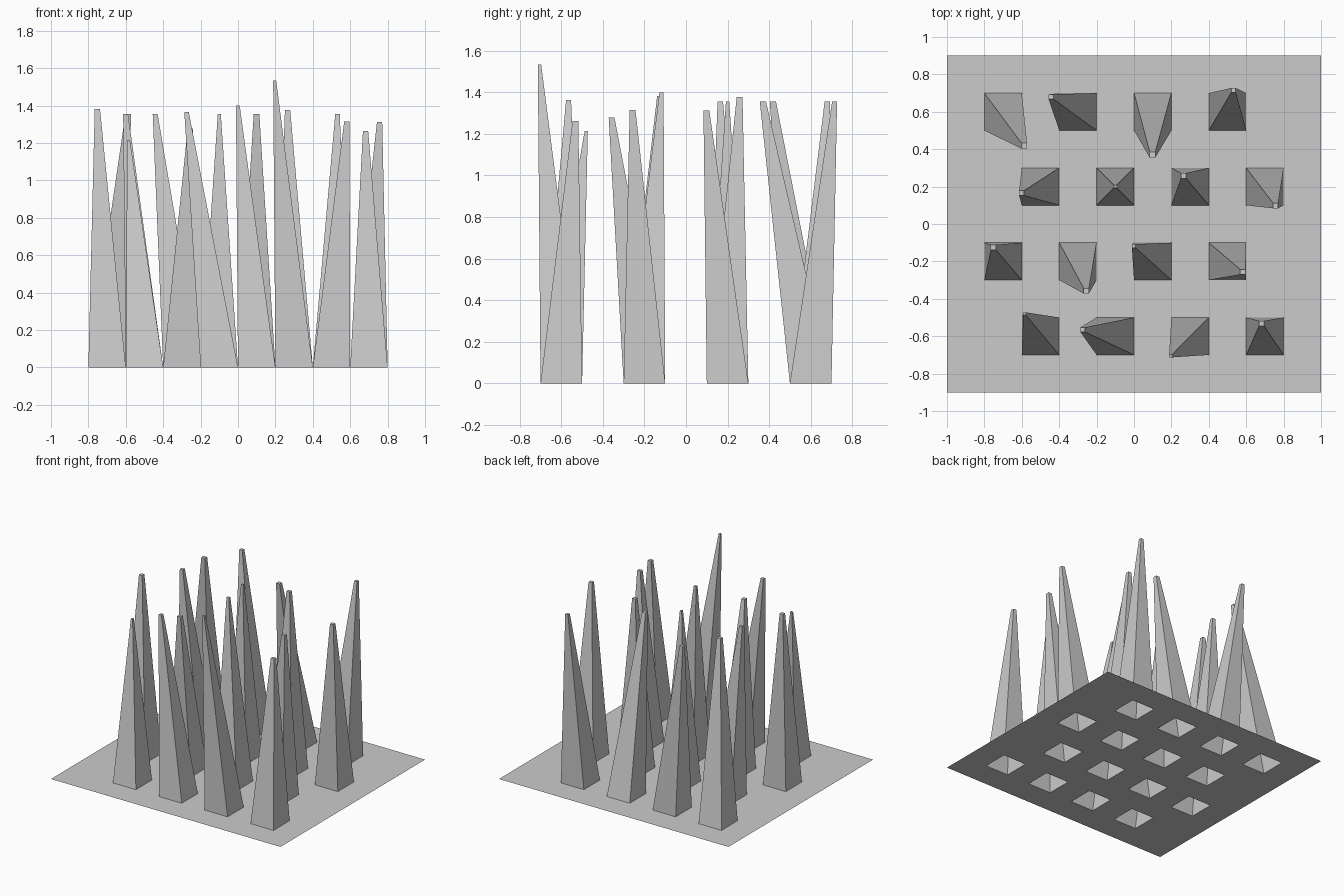
import bpy, bmesh
from mathutils import Vector

CELL = 0.2
# Spikes: base centre x, y, then tip centre x, y, z and tip width
SPIKES = [
    (-0.7, 0.6, -0.587, 0.418, 1.355, 0.03), (-0.3, 0.6, -0.443, 0.68, 1.355, 0.026),
    (0.1, 0.6, 0.099, 0.37, 1.355, 0.03), (0.5, 0.6, 0.532, 0.715, 1.355, 0.024),
    (-0.5, 0.2, -0.601, 0.165, 1.355, 0.026), (-0.1, 0.2, -0.1, 0.2, 1.355, 0.016),
    (0.3, 0.2, 0.265, 0.258, 1.377, 0.028), (0.7, 0.2, 0.757, 0.098, 1.313, 0.028),
    (-0.7, -0.2, -0.752, -0.125, 1.382, 0.028), (-0.3, -0.2, -0.255, -0.358, 1.278, 0.028),
    (0.1, -0.2, -0.001, -0.118, 1.4, 0.02), (0.5, -0.2, 0.582, -0.257, 1.315, 0.028),
    (-0.5, -0.6, -0.585, -0.48, 1.215, 0.015), (-0.1, -0.6, -0.275, -0.565, 1.364, 0.024),
    (0.3, -0.6, 0.196, -0.705, 1.535, 0.016), (0.7, -0.6, 0.682, -0.532, 1.263, 0.028),
]

bm = bmesh.new()

# Flat sheet of 10 x 9 square cells
xs = [-1.0 + CELL * i for i in range(11)]
ys = [-0.9 + CELL * j for j in range(10)]
grid = [[bm.verts.new((x, y, 0)) for x in xs] for y in ys]
cells = {}
for j in range(9):
    for i in range(10):
        f = bm.faces.new((grid[j][i], grid[j][i + 1], grid[j + 1][i + 1], grid[j + 1][i]))
        cells[(i, j)] = f

# Pull a leaning, hollow spike out of each chosen cell
for cx, cy, tx, ty, tz, w in SPIKES:
    face = cells[(round((cx + 0.9) / CELL), round((cy + 0.8) / CELL))]
    centre = Vector((cx, cy, 0))
    tip = bmesh.ops.extrude_discrete_faces(bm, faces=[face])["faces"][0]
    for v in tip.verts:
        v.co = Vector((tx, ty, tz)) + (v.co - centre) * (w / CELL)

mesh = bpy.data.meshes.new("spiked_sheet")
bm.to_mesh(mesh)
bm.free()
bpy.context.collection.objects.link(bpy.data.objects.new("spiked_sheet", mesh))
